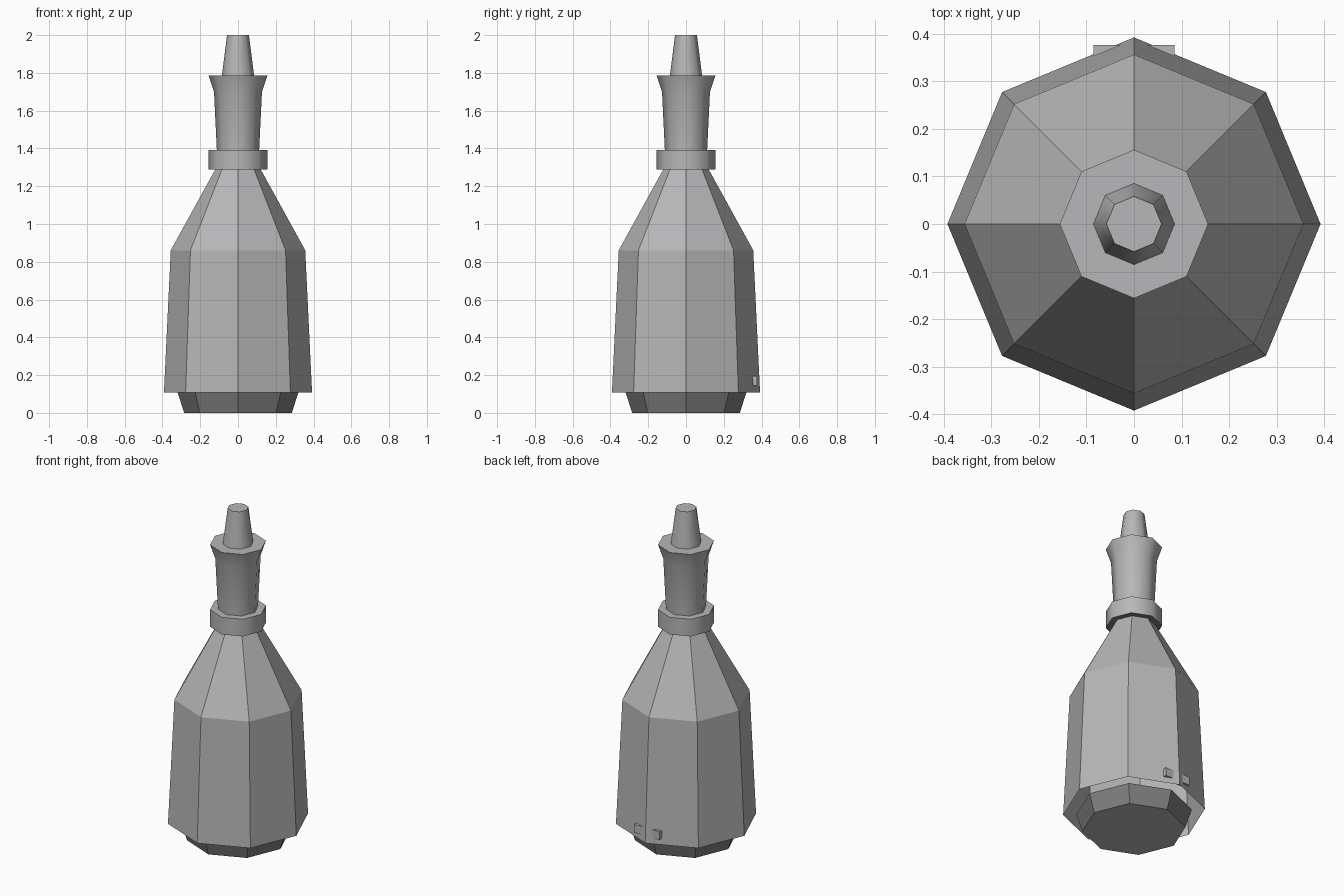
import bpy, bmesh, math

old = bpy.data.objects.get("Cube")
if old:
    bpy.data.objects.remove(old, do_unlink=True)

SIDES = 8


def make_material(name, rgb):
    mat = bpy.data.materials.new(name)
    mat.use_nodes = True
    colour = (*rgb, 1)
    mat.diffuse_color = colour
    mat.node_tree.nodes["Principled BSDF"].inputs["Base Color"].default_value = colour
    return mat


grey = make_material("light grey", (0.48, 0.47, 0.48))
dark = make_material("dark grey", (0.21, 0.21, 0.21))


def finish(name, bm, mats, smooth=False):
    bmesh.ops.recalc_face_normals(bm, faces=bm.faces)
    mesh = bpy.data.meshes.new(name)
    bm.to_mesh(mesh)
    bm.free()
    for mat in mats:
        mesh.materials.append(mat)
    obj = bpy.data.objects.new(name, mesh)
    bpy.context.collection.objects.link(obj)
    if smooth:
        bpy.ops.object.select_all(action='DESELECT')
        obj.select_set(True)
        bpy.context.view_layer.objects.active = obj
        bpy.ops.object.shade_smooth_by_angle(angle=math.radians(50))


def turned(name, profile, mat, smooth=False, bottom=None):
    """Octagonal lathe of (radius, height) points; bottom is the underside's material."""
    bm = bmesh.new()
    rings = []
    for r, z in profile:
        angles = [2 * math.pi * i / SIDES for i in range(SIDES)]
        rings.append([bm.verts.new((r * math.cos(a), r * math.sin(a), z)) for a in angles])
    for low, high in zip(rings, rings[1:]):
        for i in range(SIDES):
            j = (i + 1) % SIDES
            bm.faces.new((low[i], low[j], high[j], high[i]))
    bm.faces.new(rings[-1])
    mats = [mat]
    if bottom:
        bm.faces.new(rings[0][::-1]).material_index = 1
        mats.append(bottom)
    finish(name, bm, mats, smooth)


# Recessed foot with a pale underside, and the open-bottomed faceted body
turned("base", [(0.285, 0), (0.32, 0.109)], dark, bottom=grey)
turned("body", [(0.392, 0.109), (0.356, 0.861), (0.117, 1.295)], grey)

# Collar with a dark underside, flared neck and tapered tip
turned("collar", [(0.156, 1.288), (0.156, 1.392)], grey, smooth=True, bottom=dark)
turned("neck", [(0.112, 1.39), (0.127, 1.70), (0.156, 1.786)], grey, smooth=True)
turned("tip", [(0.086, 1.78), (0.058, 2.0)], grey, smooth=True)

# Bar through the back corner, whose two ends show beside it
bm = bmesh.new()
bmesh.ops.create_cube(bm, size=1)
bmesh.ops.scale(bm, vec=(0.17, 0.04, 0.05), verts=bm.verts)
bmesh.ops.translate(bm, vec=(0, 0.356, 0.17), verts=bm.verts)
finish("back_bar", bm, [grey])
